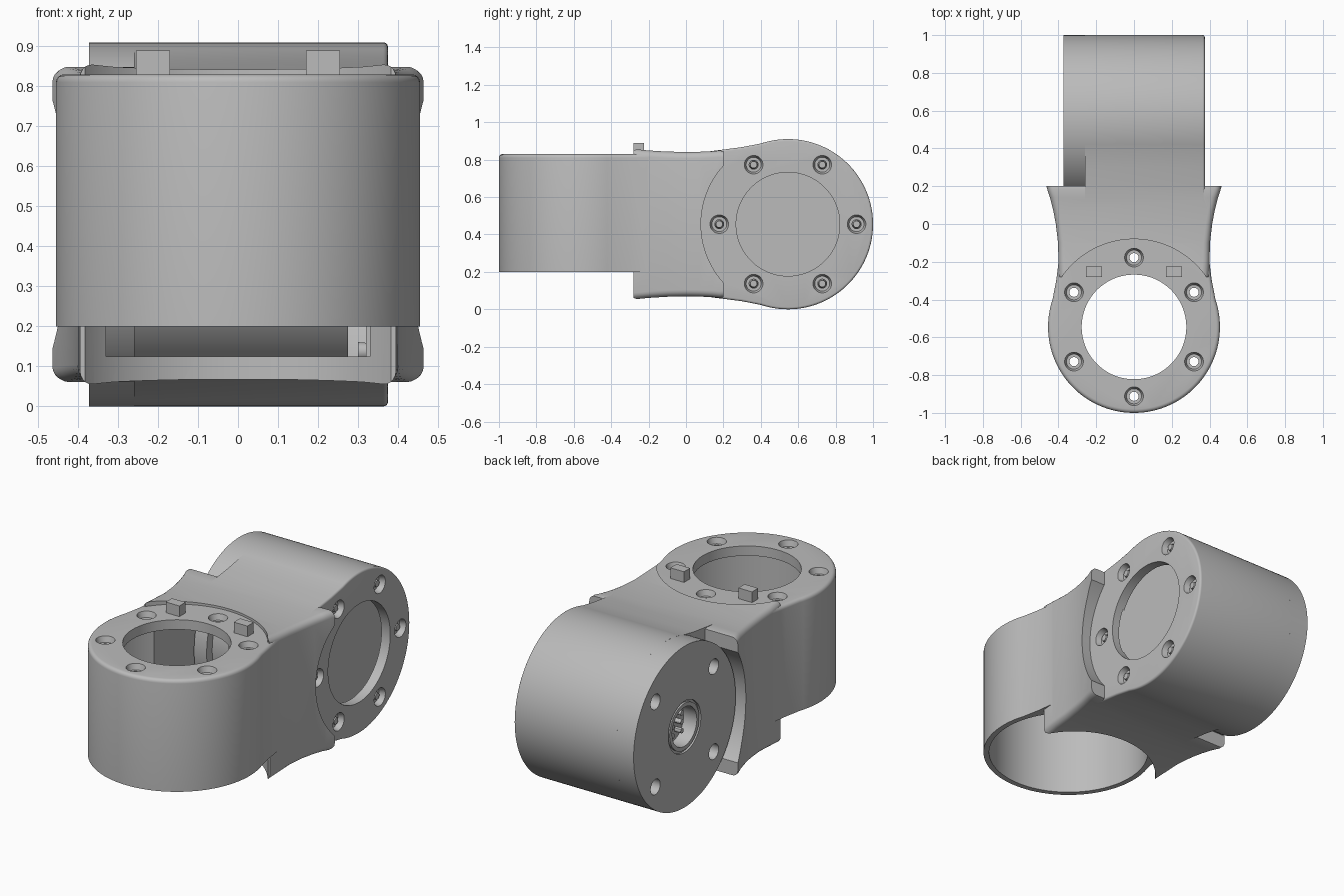
import bpy, bmesh, math
from mathutils import Vector

if "Cube" in bpy.data.objects:
    bpy.data.objects.remove(bpy.data.objects["Cube"])

R, OFF, MID = 0.455, 0.545, 0.455      # barrel radius, barrel offset in y, axis height
grey = bpy.data.materials.new("Plain grey")
grey.use_nodes = True
grey.diffuse_color = (0.5, 0.5, 0.5, 1)
grey.node_tree.nodes["Principled BSDF"].inputs["Base Color"].default_value = (0.5, 0.5, 0.5, 1)


def finish(name, bm):
    bmesh.ops.recalc_face_normals(bm, faces=bm.faces)
    mesh = bpy.data.meshes.new(name)
    bm.to_mesh(mesh)
    bm.free()
    mesh.materials.append(grey)
    ob = bpy.data.objects.new(name, mesh)
    bpy.context.collection.objects.link(ob)
    return ob


def place(axis, u, v, w):
    """Axis Z: upright barrel. Axis X: the same layout turned onto its side and to the back."""
    return Vector((u, v, w)) if axis == "Z" else Vector((w, -v, MID + u))


def loft(name, rings):
    bm = bmesh.new()
    loops = [[bm.verts.new(p) for p in ring] for ring in rings]
    for a, b in zip(loops, loops[1:]):
        for i in range(len(a)):
            j = (i + 1) % len(a)
            bm.faces.new((a[i], a[j], b[j], b[i]))
    bm.faces.new(loops[0])
    bm.faces.new(loops[-1])
    return finish(name, bm)


def disc(name, axis, r, lo, hi, u=0, v=-OFF, n=96, r2=None):
    """Cylinder, or cone when r2 is given, along the barrel axis."""
    turn = [2 * math.pi * (i + 0.5) / n for i in range(n)]
    return loft(name, [[place(axis, u + q * math.cos(t), v + q * math.sin(t), w) for t in turn]
                       for q, w in ((r, lo), (r2 or r, hi))])


def box(name, lo, hi):
    bm = bmesh.new()
    bmesh.ops.create_cube(bm, size=1)
    for vert in bm.verts:
        vert.co = [a + (b - a) * (c + 0.5) for a, b, c in zip(lo, hi, vert.co)]
    return finish(name, bm)


def combine(ob, other, how):
    mod = ob.modifiers.new("cut", "BOOLEAN")
    mod.operation, mod.object, mod.solver = how, other, "EXACT"
    bpy.context.view_layer.objects.active = ob
    bpy.ops.object.modifier_apply(modifier=mod.name)
    bpy.data.objects.remove(other)


def cut(ob, other):
    combine(ob, other, "DIFFERENCE")


def barrel(name, axis, lo, hi, edge=0.02):
    """Round barrel flowing into a neck, with a rounded outer rim."""
    start = math.atan2(0.145, 0.433)
    arc = [start - (math.pi + 2 * start) * i / 80 for i in range(81)]
    flank = [(0.412, -0.3), (0.399, -0.2), (0.386, -0.1), (0.38, 0.05)]

    def ring(inset, w):
        pts = [((R - inset) * math.cos(t), -OFF + (R - inset) * math.sin(t)) for t in arc]
        pts += [(-(u - inset), v) for u, v in flank]
        pts += [(u - inset, v) for u, v in reversed(flank)]
        return [place(axis, u, v, w) for u, v in pts]

    rims = [ring(edge * (1 - math.cos(a)), hi - edge * (1 - math.sin(a)))
            for a in (math.pi / 8 * k for k in range(5))]
    return loft(name, [ring(0, lo)] + rims)


def rounded_section(y, w, h, c=0.035):
    pts = []
    for k, (sx, sz) in enumerate(((1, 1), (-1, 1), (-1, -1), (1, -1))):
        for i in range(6):
            a = math.pi / 2 * (k + i / 5)
            pts.append((sx * (w - c) + c * math.cos(a), y, MID + sz * (h - c) + c * math.sin(a)))
    return pts


def bolt_circle():
    for k in range(6):
        a = math.pi / 2 + k * math.pi / 3
        yield 0.367 * math.cos(a), -OFF + 0.367 * math.sin(a)


# Flared saddle between the barrels
stations = [(-0.28, 0.395, 0.402), (-0.2, 0.4, 0.394), (-0.1, 0.402, 0.388), (0, 0.414, 0.386),
            (0.07, 0.427, 0.387), (0.14, 0.445, 0.39), (0.18, 0.458, 0.394), (0.2, 0.464, 0.39)]
body = loft("joint_body", [rounded_section(*s) for s in stations])
for axis in "ZX":
    cut(body, disc("cutter", axis, R + 0.01, -1, 2))

# Two crossed barrels
combine(body, barrel("front_barrel", "Z", 0.2, 0.83), "UNION")
combine(body, barrel("rear_barrel", "X", -0.26, 0.375, 0.012), "UNION")

# Hollow interiors, face openings and the passage between the barrels
for axis, lo, face in (("Z", -0.1, 0.83), ("X", -0.3, 0.375)):
    cut(body, disc("cutter", axis, 0.425, lo, face - 0.055))
    cut(body, disc("cutter", axis, 0.277, face - 0.1, face + 0.1))
cut(body, box("cutter", (-0.33, -0.42, 0.125), (0.33, 0.3, 0.77)))

# Countersunk bolt holes on both faces
for axis, face in (("Z", 0.83), ("X", 0.375)):
    for u, v in bolt_circle():
        cut(body, disc("cutter", axis, 0.04, face - 0.032, face + 0.01, u, v, 24, 0.053))
        cut(body, disc("cutter", axis, 0.024, face - 0.1, face, u, v, 24))

parts = [body]
for i, (u, v) in enumerate(bolt_circle()):
    parts.append(disc(f"bolt_{i + 1}", "X", 0.024, 0.3, 0.36, u, v, 24, 0.018))

# Drive unit inside the rear barrel
parts.append(disc("drive_unit", "X", 0.405, -0.26, 0.275))
parts.append(box("drive_connector", (-0.1, 0.06, 0.4), (0.1, 0.16, 0.62)))

# End cap with four fixing holes and a central socket
cap = disc("end_cap", "X", R, -0.373, -0.259)
for su in (-1, 1):
    for sv in (-1, 1):
        cut(cap, disc("cutter", "X", 0.043, -0.4, -0.3, su * 0.24, -OFF + sv * 0.26, 24))
cut(cap, disc("cutter", "X", 0.145, -0.4, -0.36, n=48))
cut(cap, disc("cutter", "X", 0.11, -0.4, -0.29, n=48))
parts.append(cap)
parts.append(disc("socket_ring", "X", 0.132, -0.372, -0.355, n=48))
cut(parts[-1], disc("cutter", "X", 0.11, -0.4, -0.3, n=48))
for i, u in enumerate((-0.05, 0, 0.05)):
    for j, v in enumerate((-0.04, 0.04)):
        parts.append(disc(f"socket_pin_{i}_{j}", "X", 0.014, -0.33, -0.285, u, -OFF + v, 12))

# Locating tabs on the front barrel
for side, sx in (("left", 1), ("right", -1)):
    x = sx * 0.2125
    parts.append(box(f"{side}_tab", (x - 0.0425, -0.28, 0.8), (x + 0.0425, -0.225, 0.89)))

bpy.ops.object.select_all(action="DESELECT")
for ob in parts:
    ob.select_set(True)
bpy.context.view_layer.objects.active = body
bpy.ops.object.shade_smooth_by_angle(angle=math.radians(30))
